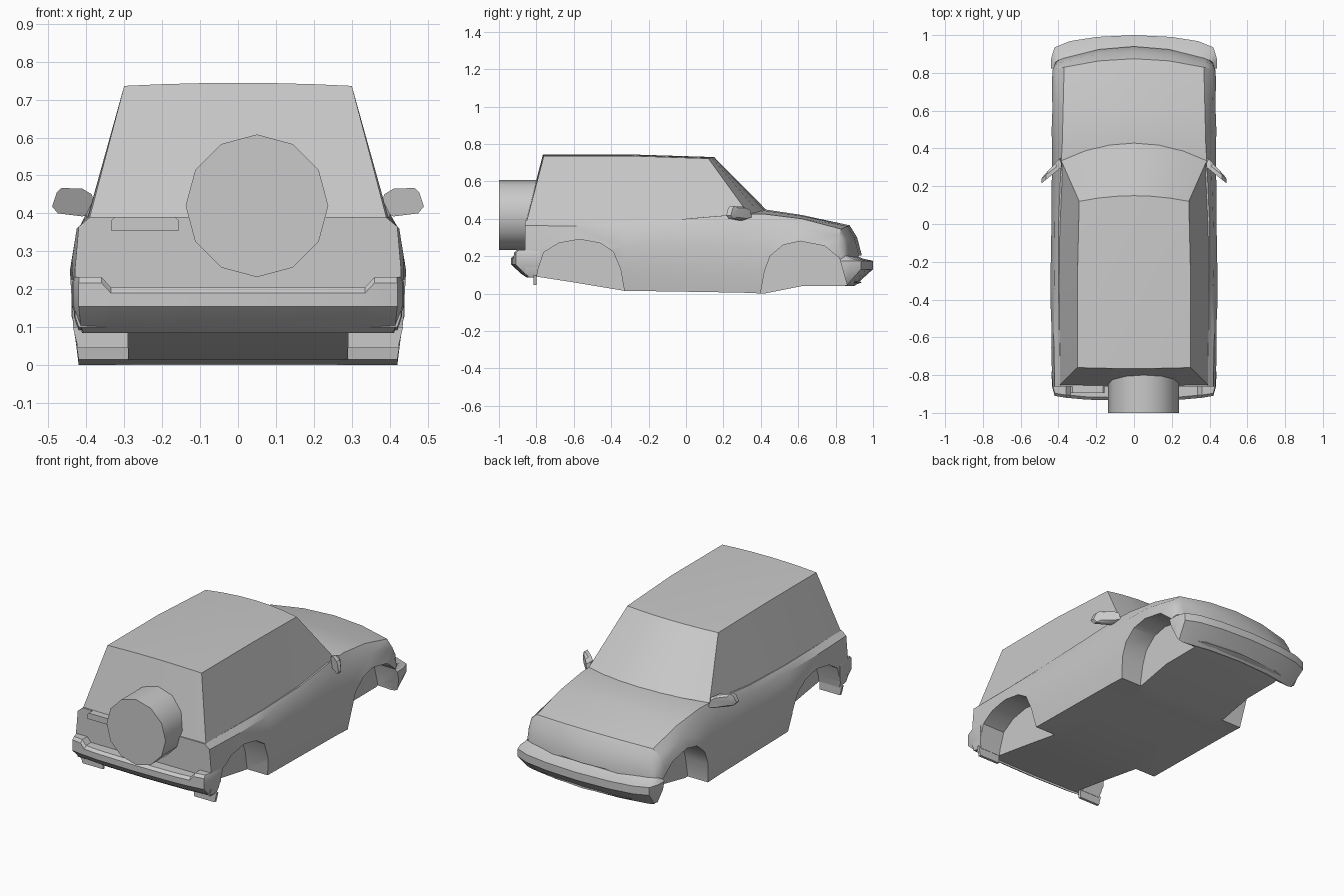
import bpy, bmesh, math

cube = bpy.data.objects.get("Cube")
if cube:
    bpy.data.objects.remove(cube, do_unlink=True)

paint = bpy.data.materials.new("grey_paint")
paint.use_nodes = True
GREY = (0.588, 0.588, 0.588, 1)
paint.diffuse_color = GREY
paint.node_tree.nodes["Principled BSDF"].inputs["Base Color"].default_value = GREY


def finish(name, bm, angle=30):
    """Turn a bmesh into a painted, smooth-shaded object."""
    bmesh.ops.recalc_face_normals(bm, faces=bm.faces[:])
    mesh = bpy.data.meshes.new(name)
    bm.to_mesh(mesh)
    bm.free()
    mesh.materials.append(paint)
    ob = bpy.data.objects.new(name, mesh)
    bpy.context.collection.objects.link(ob)
    bpy.ops.object.select_all(action='DESELECT')
    ob.select_set(True)
    bpy.context.view_layer.objects.active = ob
    bpy.ops.object.shade_smooth_by_angle(angle=math.radians(angle))
    return ob


def loft(name, rings, angle=30):
    """Skin closed rings of equal length and cap both ends."""
    bm = bmesh.new()
    rows = [[bm.verts.new(p) for p in ring] for ring in rings]
    n = len(rows[0])
    for a, b in zip(rows, rows[1:]):
        for i in range(n):
            j = (i + 1) % n
            bm.faces.new((a[i], a[j], b[j], b[i]))
    bm.faces.new(rows[0])
    bm.faces.new(rows[-1])
    return finish(name, bm, angle)


def cut(ob, cutters):
    bpy.context.view_layer.objects.active = ob
    for c in cutters:
        mod = ob.modifiers.new("cut", 'BOOLEAN')
        mod.operation, mod.solver, mod.object = 'DIFFERENCE', 'EXACT', c
        bpy.ops.object.modifier_apply(modifier=mod.name)
    bpy.ops.object.select_all(action='DESELECT')
    ob.select_set(True)
    bpy.ops.object.shade_smooth_by_angle(angle=math.radians(30))


# Lower body: y, front bow, floor z, then (x, z) of lower side, waist,
# shoulder and top edge, then centre top z
STATIONS = [
    (-.86, 0, .10, (.43, .13), (.43, .25), (.42, .365), (.39, .39), .39),
    (-.60, 0, .06, (.437, .12), (.443, .25), (.425, .36), (.395, .39), .39),
    (-.33, 0, .015, (.435, .11), (.443, .25), (.423, .36), (.40, .39), .39),
    (0, 0, .01, (.432, .10), (.437, .25), (.42, .36), (.40, .40), .40),
    (.30, 0, .005, (.432, .10), (.435, .25), (.41, .37), (.387, .425), .435),
    (.42, 0, 0, (.435, .12), (.435, .25), (.41, .36), (.38, .425), .45),
    (.62, 0, .04, (.437, .12), (.437, .26), (.415, .35), (.375, .40), .42),
    (.875, .33, .04, (.432, .12), (.432, .25), (.412, .31), (.37, .345), .365),
    (.915, .40, .05, (.42, .12), (.42, .20), (.41, .26), (.38, .29), .30),
    (.94, .45, .06, (.41, .10), (.41, .15), (.40, .185), (.37, .20), .205),
]


def body_ring(y, bow, floor, low, waist, shoulder, edge, top):
    xe, ze = edge
    half = [(.22, floor), (.42 if y < .8 else .40, floor), low, waist,
            shoulder, edge, (xe * .5, ze + (top - ze) * .75)]
    loop = [(0, floor)] + half + [(0, top)] + [(-x, z) for x, z in reversed(half)]
    return [(x, y - bow * x * x, z) for x, z in loop]


body = loft("lower_body", [body_ring(*s) for s in STATIONS])

# Greenhouse: y, z, half width, centre bulge in y and z
CABIN = [(-.855, .375, .395, -.005, 0), (-.76, .736, .30, -.005, .008),
         (-.30, .736, .30, 0, .008), (.12, .722, .29, .03, .008),
         (.335, .425, .385, .095, .022)]
bm = bmesh.new()
grid = []
for y, z, w, dy, dz in CABIN:
    grid.append([bm.verts.new((u * w / 3, y + dy * (1 - u * u / 9), z + dz * (1 - u * u / 9)))
                 for u in range(-3, 4)])
for a, b in zip(grid, grid[1:]):
    for i in range(6):
        bm.faces.new((a[i], a[i + 1], b[i + 1], b[i]))
for s, col in ((-1, 0), (1, -1)):
    sill = [bm.verts.new((s * x, y, z)) for x, y, z in
            ((.392, .28, .38), (.402, 0, .365), (.402, -.30, .37))]
    r = [row[col] for row in grid]
    bm.faces.new((r[3], r[4], sill[0], sill[1]))
    bm.faces.new((r[2], r[3], sill[1], sill[2]))
    bm.faces.new((r[0], r[1], r[2], sill[2]))
finish("cabin", bm)


def bumper(name, path, profile):
    """Sweep an (inset, z) profile along a mirrored plan path."""
    full = [(-x, y, -nx, ny, up) for x, y, nx, ny, up in reversed(path[1:])] + path
    rings = [[(x - d * nx, y - d * ny, z + (up if z > .18 else 0)) for d, z in profile]
             for x, y, nx, ny, up in full]
    return loft(name, rings)


rear = bumper("rear_bumper",
              [(0, -.935, 0, -1, 0), (.25, -.93, 0, -1, 0), (.335, -.922, 0, -1, 0),
               (.36, -.92, 0, -1, .027), (.42, -.91, .1, -.9, .027),
               (.434, -.86, .3, -.2, .027), (.437, -.78, .3, 0, .027)],
              [(.085, .205), (.015, .205), (0, .19), (0, .155), (.055, .105), (.085, .085)])
front = bumper("front_bumper",
               [(0, 1, 0, 1, 0), (.2, .99, 0, 1, 0), (.34, .968, .05, 1, 0),
                (.42, .935, .2, .8, 0), (.438, .88, .25, .3, 0), (.44, .80, .25, 0, 0)],
               [(.085, .20), (.055, .187), (0, .175), (0, .13), (.10, .04), (.14, .05)])

# Wheel wells
REAR_ARCH = [(-.80, -.1), (-.80, .08), (-.79, .13), (-.76, .22), (-.68, .27), (-.57, .29),
             (-.46, .27), (-.39, .225), (-.35, .13), (-.33, .015), (-.33, -.1)]
FRONT_ARCH = [(.40, -.1), (.40, .01), (.42, .12), (.45, .20), (.52, .26), (.61, .28),
              (.74, .255), (.82, .19), (.86, .05), (.86, -.1)]
cutters = [loft("well_cutter", [[(s * x, y, z) for y, z in arch] for x in (.29, .6)])
           for arch in (REAR_ARCH, FRONT_ARCH) for s in (-1, 1)]
cut(body, cutters)
cut(rear, cutters[:2])
cut(front, cutters[2:])
for c in cutters:
    bpy.data.objects.remove(c, do_unlink=True)

# Spare wheel cover
rim = [(.05 + .188 * math.sin(i * math.pi / 6), .42 + .188 * math.cos(i * math.pi / 6))
       for i in range(12)]
loft("spare_wheel_cover", [[(x, y, z) for x, z in rim] for y in (-1, -.80)], 40)

# Tailgate handle
HANDLE = [(-.335, .355), (-.155, .355), (-.155, .38), (-.165, .39), (-.325, .39), (-.335, .38)]
loft("tailgate_handle", [[(x, y, z) for x, z in HANDLE] for y in (-.895, -.83)])

# Door mirrors, swept back, and flaps behind the rear wheels
MIRROR = [(.375, .40), (.41, .392), (.475, .40), (.49, .418), (.478, .455),
          (.465, .467), (.41, .465), (.385, .45)]
FLAP = [(.29, .045), (.422, .045), (.435, .10), (.29, .10)]
for side, s in (("left", 1), ("right", -1)):
    loft(side + "_mirror",
         [[(s * (.43 + (x - .43) * k), .315 - (x - .39) * .8 + dy, .43 + (z - .43) * k)
           for x, z in MIRROR] for dy, k in ((-.02, 1), (.005, 1), (.025, .75))])
    loft(side + "_rear_flap", [[(s * x, y, z) for x, z in FLAP] for y in (-.815, -.80)])
